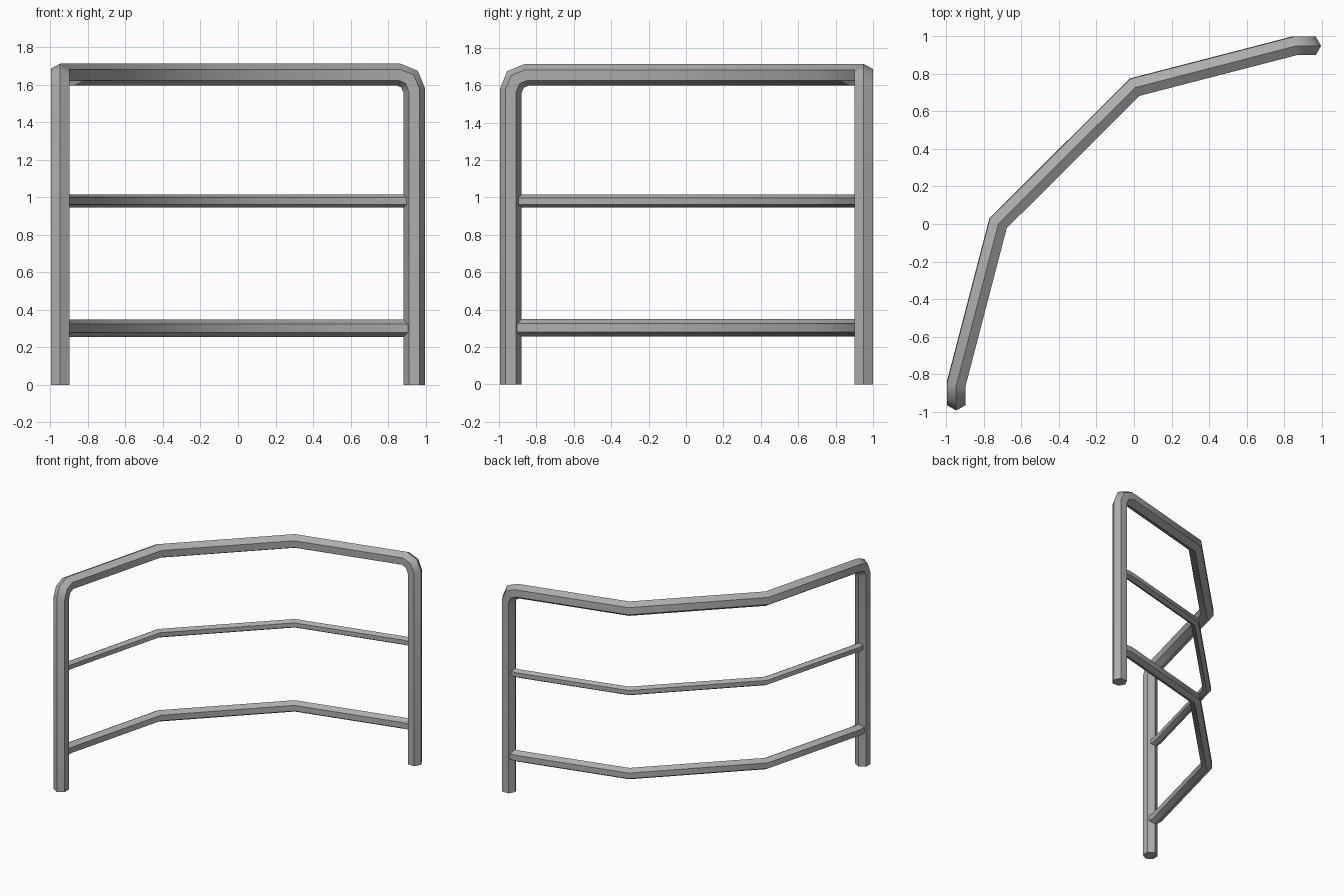
import bpy, bmesh, math
from mathutils import Vector

cube = bpy.data.objects.get("Cube")
if cube:
    bpy.data.objects.remove(cube, do_unlink=True)

# Single painted metal colour
metal = bpy.data.materials.new("grey_metal")
metal.use_nodes = True
grey = (0.42, 0.42, 0.42, 1)
metal.diffuse_color = grey
metal.node_tree.nodes["Principled BSDF"].inputs["Base Color"].default_value = grey


def hex_tube(name, path, radius, out):
    """Sweep a six-sided bar along a path with mitred bends; out points at one corner."""
    path = [Vector(p) for p in path]
    dirs = [(b - a).normalized() for a, b in zip(path, path[1:])]
    out = Vector(out)
    side = dirs[0].cross(out).normalized()
    angles = [math.tau * i / 6 for i in range(6)]
    ring = [path[0] + radius * (out * math.cos(a) + side * math.sin(a)) for a in angles]

    bm = bmesh.new()
    rings = [[bm.verts.new(p) for p in ring]]
    for i, d in enumerate(dirs):
        # Slide the section along the bar until it meets the mitre plane
        following = dirs[min(i + 1, len(dirs) - 1)]
        normal = (d + following).normalized()
        ring = [p + d * ((path[i + 1] - p).dot(normal) / d.dot(normal)) for p in ring]
        rings.append([bm.verts.new(p) for p in ring])
    for a, b in zip(rings, rings[1:]):
        for k in range(6):
            bm.faces.new((a[k], a[(k + 1) % 6], b[(k + 1) % 6], b[k]))
    bm.faces.new(rings[0][::-1])
    bm.faces.new(rings[-1])
    bmesh.ops.recalc_face_normals(bm, faces=bm.faces)

    mesh = bpy.data.meshes.new(name)
    bm.to_mesh(mesh)
    bm.free()
    mesh.materials.append(metal)
    obj = bpy.data.objects.new(name, mesh)
    bpy.context.collection.objects.link(obj)
    bpy.ops.object.select_all(action="DESELECT")
    obj.select_set(True)
    bpy.context.view_layer.objects.active = obj
    bpy.ops.object.shade_smooth_by_angle(angle=math.radians(40))
    return obj


# Plan of the rails: short straight ends joined by three angled spans
front_end, back_end = -0.937, 0.94
front_x, back_y = -0.948, 0.95
bend = 0.085
top_z = 1.655
plan = [(front_x, front_end + bend), (-0.725, 0.004),
        (0.004, 0.73), (back_end - bend, back_y)]

# Posts and handrail are one bent bar with two-step corners
mid = bend * (1 - math.sqrt(0.5))
bar = [(front_x, front_end, 0),
       (front_x, front_end, top_z - bend),
       (front_x, front_end + mid, top_z - mid)]
bar += [(x, y, top_z) for x, y in plan]
bar += [(back_end - mid, back_y, top_z - mid),
        (back_end, back_y, top_z - bend),
        (back_end, back_y, 0)]
hex_tube("posts_and_handrail", bar, 0.0577, (0, -1, 0))

# Thinner rails run between the posts
rail_plan = [(front_x, front_end)] + plan + [(back_end, back_y)]
for name, z, radius in (("middle_rail", 0.98, 0.035), ("lower_rail", 0.302, 0.0465)):
    hex_tube(name, [(x, y, z) for x, y in rail_plan], radius, (0, 0, 1))
